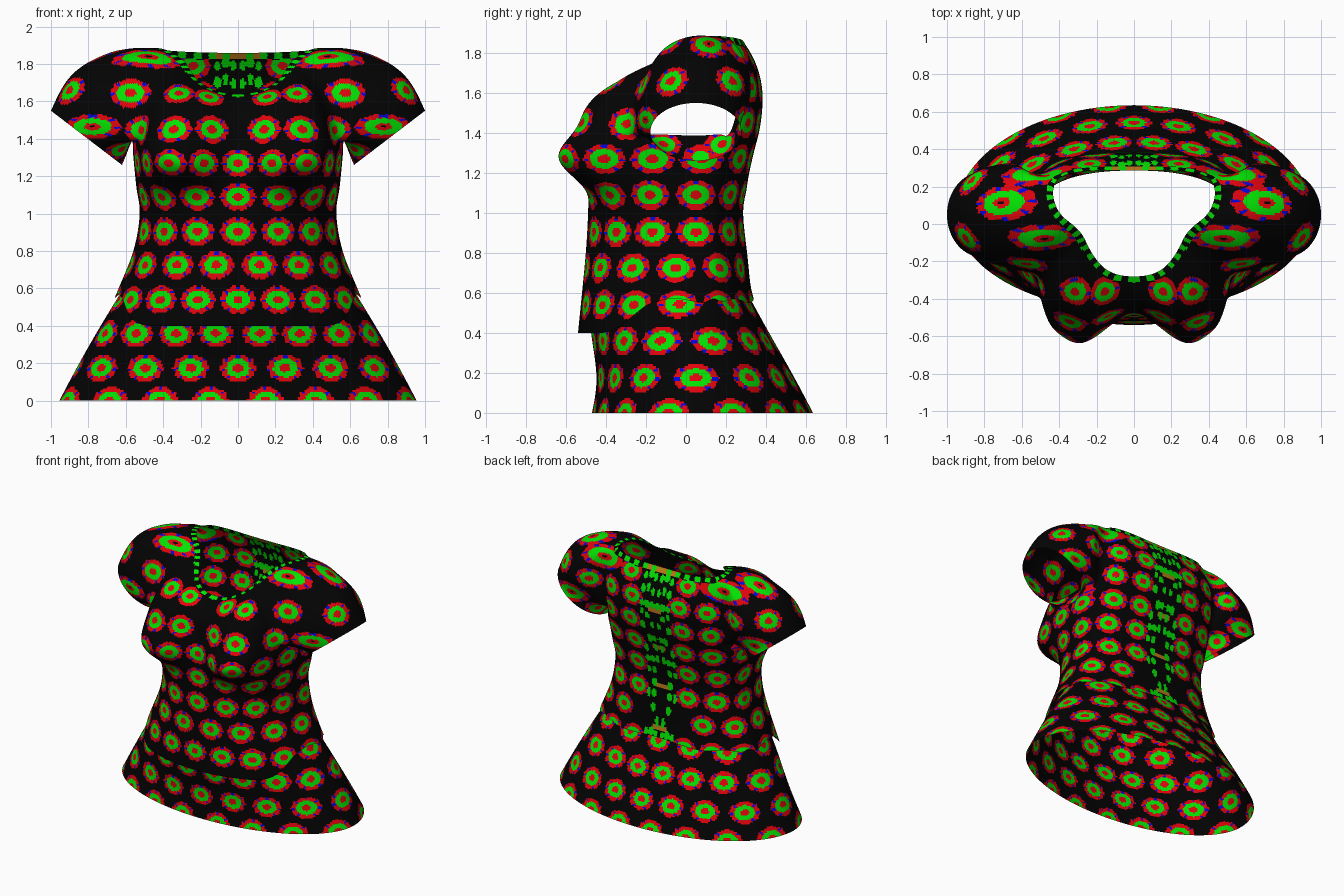
import bpy, bmesh, math, random
from mathutils import Vector, kdtree
from mathutils.bvhtree import BVHTree

if "Cube" in bpy.data.objects:
    bpy.data.objects.remove(bpy.data.objects["Cube"])

random.seed(4)

# ---------- colours ----------
def material(name, rgb):
    m = bpy.data.materials.new(name)
    m.diffuse_color = (*rgb, 1)
    m.use_nodes = True
    m.node_tree.nodes["Principled BSDF"].inputs["Base Color"].default_value = m.diffuse_color
    return m

MATS = [material("black_cloth", (0.001, 0.001, 0.001)), material("green_print", (0.001, 0.76, 0.001)),
        material("red_print", (0.74, 0.001, 0.004)), material("blue_print", (0.001, 0.001, 0.74)),
        material("ochre_closure", (0.50, 0.19, 0.01))]
BLACK, GREEN, RED, BLUE, OCHRE = range(5)

# ---------- cross-sections: height, half width, front y, back y ----------
BODY = [(0.40, .725, -.54, .405), (0.60, .638, -.52, .327), (0.80, .555, -.50, .305),
        (1.00, .525, -.49, .285), (1.20, .55, -.485, .315), (1.43, .57, -.45, .37)]
SKIRT = [(0.0, .955, -.47, .635), (0.2, .85, -.44, .53), (0.4, .735, -.48, .415), (0.62, .60, -.475, .295)]

def lerp_table(table, z):
    z = min(max(z, table[0][0]), table[-1][0])
    for a, b in zip(table, table[1:]):
        if z <= b[0]:
            t = (z - a[0]) / (b[0] - a[0])
            return [p + (q - p) * t for p, q in zip(a[1:], b[1:])]

def section(table, deg, z, power):
    w, front, back = lerp_table(table, z)
    s, c = math.sin(math.radians(deg)), math.cos(math.radians(deg))
    x = w * max(s, 0) ** power if 0 < deg < 180 else 0.0
    r = (0.05 - front) if c > 0 else (back - 0.05)
    return Vector((x, 0.05 - math.copysign(abs(c) ** power, c) * r, z))

def skirt_point(deg, z):
    return section(SKIRT, deg, z, 1.0)

def body_point(deg, z):
    p = section(BODY, deg, z, 0.92 - 0.2 * min(max((z - 0.8) / 0.6, 0), 1))
    if deg < 78:  # bust
        sz = 0.10 if z < 1.28 else 0.15
        fade = min(1, (78 - deg) / 26)
        p.y -= 0.21 * fade * math.exp(-(abs(p.x - .365) / .23) ** 3 - ((z - 1.28) / sz) ** 2 / 2)
    return p

# ---------- half cage -> mirrored, subdivided mesh passing through the cage points ----------
def smooth_mesh(name, verts, faces, level=4):
    me = bpy.data.meshes.new(name)
    me.from_pydata([tuple(v) for v in verts], [], faces)
    bm = bmesh.new()
    bm.from_mesh(me)
    bmesh.ops.recalc_face_normals(bm, faces=bm.faces)
    bm.to_mesh(me)
    bm.free()
    ob = bpy.data.objects.new(name, me)
    bpy.context.scene.collection.objects.link(ob)
    mirror = ob.modifiers.new("mirror", 'MIRROR')
    mirror.use_clip = True
    sub = ob.modifiers.new("smooth", 'SUBSURF')
    sub.levels = sub.render_levels = 1

    def evaluated():
        bpy.context.view_layer.update()
        return ob.evaluated_get(bpy.context.evaluated_depsgraph_get())

    for _ in range(3):
        limit = [v.co.copy() for v in evaluated().data.vertices][:len(verts)]
        for v, goal, now in zip(me.vertices, verts, limit):
            d = goal - now
            if d.length < 0.12:
                v.co += d * 0.8
            if abs(goal.x) < 1e-5:
                v.co.x = 0
        me.update()
    sub.levels = sub.render_levels = level
    final = bpy.data.meshes.new_from_object(evaluated())
    ob.modifiers.clear()
    ob.data = final
    final.name = name
    final.polygons.foreach_set("use_smooth", [True] * len(final.polygons))
    return ob

def strip(a, b):
    return [(a[i], a[i + 1], b[i + 1], b[i]) for i in range(len(a) - 1)]

# ---------- bodice: body rings from hem to armpit ----------
ANG = [13 * i for i in range(5)] + [65 + 50 * i / 6 for i in range(7)] + [131, 147, 164, 180]
verts, faces = [], []

def add(points):
    start = len(verts)
    verts.extend(Vector(p) for p in points)
    return list(range(start, len(verts)))

def hem(deg):
    t = min(max((deg - 42) / 32, 0), 1)
    wave = 0.012 * math.sin(deg * 0.25) if deg > 74 else 0
    return 0.40 + 0.16 * t * t * (3 - 2 * t) + wave

rings = []
for z in (.40, .52, .68, .84, 1.0, 1.10, 1.18, 1.26, 1.34, 1.43):
    row = []
    for a in ANG:
        zz = z + (hem(a) - .4) * max(0, 1 - (z - .4) / .4)
        if z > 1.4:
            zz -= 0.04 * math.sin(math.radians(a)) ** 4
        row.append(body_point(a, zz))
    rings.append(add(row))
for lo, hi in zip(rings, rings[1:]):
    faces += strip(lo, hi)
chest = rings[-1]

# ---------- yoke: neckline out to the armhole arch ----------
NECK = [(0, -.28, 1.64), (.09, -.27, 1.65), (.165, -.23, 1.68), (.215, -.17, 1.715), (.25, -.11, 1.76),
        (.275, -.06, 1.80), (.32, -.01, 1.84), (.37, .03, 1.87), (.41, .08, 1.882), (.43, .14, 1.885),
        (.43, .19, 1.882), (.40, .245, 1.875), (.31, .275, 1.867), (.2, .285, 1.862), (.1, .285, 1.86), (0, .285, 1.86)]
ARCH = [(.65, -.22, 1.58), (.70, -.12, 1.75), (.72, .06, 1.85), (.70, .24, 1.78), (.66, .33, 1.61)]
BULGE = [.04, .055, .075, .085, .095, .10, .095, .05, .02, .025, .06, .075, .07, .065, .06, .06]
arch = chest[:6] + add(ARCH) + chest[11:]
prev = add(NECK)
for t in (1 / 3, 2 / 3, 1):
    if t < 1:
        row = []
        for n, k, bulge in zip(NECK, arch, BULGE):
            p = Vector(n).lerp(verts[k], t)
            p += (p - Vector((p.x / 2, .05, 1.35))).normalized() * bulge * math.sin(math.pi * t)
            if n[0] == 0:
                p.x = 0
            row.append(p)
        cur = add(row)
    else:
        cur = arch
    faces += strip(cur, prev)
    prev = cur

# ---------- short sleeves: armhole loop out to the slanted opening ----------
loop = arch[5:12] + chest[10:5:-1]
phis = [math.radians(30 * i - 90) for i in range(12)]
cuff = [Vector((.81 + .19 * math.cos(f), .05 + .228 * math.sin(f), 1.405 + .145 * math.cos(f))) for f in phis]
mid = [verts[k].lerp(c, .5) + Vector((.03, .03 * math.sin(f), .045)) * max(math.cos(f), 0)
       for k, c, f in zip(loop, cuff, phis)]
a, b = add(mid), add(cuff)
for lo, hi in ((loop, a), (a, b)):
    faces += strip(lo + lo[:1], hi + hi[:1])
bodice = smooth_mesh("bodice_with_sleeves", verts, faces)

# ---------- flared skirt ----------
verts, faces = [], []
rings = [add(skirt_point(15 * i, z) for i in range(13)) for z in (0, .15, .3, .45, .62)]
for lo, hi in zip(rings, rings[1:]):
    faces += strip(lo, hi)
skirt = smooth_mesh("skirt", verts, faces)

# ---------- printed flowers: centre, (x, y, z) stretch, lies flat ----------
ROUND = (1, 1, .78)

def row_seeds(point, z, offset, spacing, widen):
    pts = [point(d, z) for d in range(0, 181)]
    side = [math.sin(math.radians(d)) ** 2 for d in range(181)]
    steps = [(q - p).length * (1 - widen * s) for p, q, s in zip(pts, pts[1:], side)]
    step = sum(steps) / max(1, round(sum(steps) / spacing))
    run, goal, out = 0.0, step / 2 if offset else 0.0, []
    for p, d, s in zip(pts, steps + [0], side + [0]):
        if run >= goal - 1e-3:
            k = 1 + widen * s
            out.append((p, (k, k, .78), False))
            goal += step
        run += d
    if not offset:
        out.append((pts[-1], ROUND, False))
    return out

skirt_seeds = []
for z, off, gap in ((0.0, 1, .282), (.175, 0, .245), (.36, 1, .217), (.545, 0, .242)):
    skirt_seeds += row_seeds(skirt_point, z, off, gap, .22)

seeds = []
for z, off, widen in ((.54, 0, .1), (.725, 1, .05), (.905, 0, .05), (1.09, 0, .05), (1.27, 0, .2)):
    seeds += row_seeds(body_point, z, off, .22, widen)

tree = BVHTree.FromPolygons([v.co for v in bodice.data.vertices],
                            [p.vertices[:] for p in bodice.data.polygons])

def cast(origin, direction, stretch, flat=False):
    hit = tree.ray_cast(Vector(origin), Vector(direction))[0]
    if hit:
        seeds.append((hit, stretch, flat))

for x, z, k, h in ((.14, 1.45, 1, .8), (.345, 1.45, 1.05, .85), (.515, 1.445, 1.1, .85), (.155, 1.625, .85, .7),
                   (.315, 1.645, .9, .8), (.575, 1.645, 1.2, .85), (.9, 1.66, 1.1, .85),
                   (.78, 1.465, 1.75, .7), (.62, 1.345, 1.0, .7)):
    cast((x, -2, z), (0, 1, 0), (k, max(1, k * .8), h))
for x, z, k in ((.22, 1.45, 1), (.43, 1.45, 1), (.2, 1.63, 1), (.41, 1.63, 1), (.61, 1.62, 1.1), (.24, 1.79, 1),
                (.78, 1.46, 1.6), (.62, 1.345, 1)):
    cast((x, 2, z), (0, -1, 0), (k, 1, .8))
cast((2, .235, 1.66), (-1, 0, 0), (1.1, 1.0, .85))
for x, y, k in ((.71, .115, 1.05), (.51, .26, .85), (.48, -.08, .85)):
    cast((x, y, 3), (0, 0, -1), (2.25, k, .95), True)

# narrow gathered print along the back closure
seeds = [s for s in seeds if not (s[0].y > 0 and s[0].x < .13)]
for i in range(14):
    for x in (.025, .065, .11):
        if random.random() < .8:
            cast((x, 2, .60 + .092 * i + random.uniform(-.015, .015)), (0, -1, 0),
                 (random.uniform(.18, .28), 1, random.uniform(.28, .45)))

def flower_colour(c, kd, items):
    best, pick = 9, None
    for co, i, dist in kd.find_n(c, 5):
        if dist < .23:
            s = items[i][1]
            d = c - co
            r = math.sqrt(sum((d[k] / s[k]) ** 2 for k in range(3))) / .094
            if r < best:
                best, pick = r, (d, items[i])
    if best > 1.08:
        return BLACK
    d, (co, s, flat) = pick
    if flat:
        f = math.atan2(d.y / s[1], d.x / s[0])
    else:
        f = math.atan2(d.z / s[2], math.hypot(d.x / s[0], d.y / s[1]))
    if s[0] < .5:
        return GREEN if best < .9 else BLACK
    if best > 1 + .035 * math.cos(10 * f):
        return BLACK
    if best > .68:
        limit = .72 if s[0] > 1.15 else .82
        return BLUE if .74 < best < .98 and math.cos(8 * f + .8) > limit else RED
    if s[0] > 1.5 and best < .1:
        return BLACK
    return RED if best < .29 else GREEN

def make_kd(points):
    kd = kdtree.KDTree(len(points))
    for i, p in enumerate(points):
        kd.insert(p, i)
    kd.balance()
    return kd

# dashed trim follows the neckline
neck_line = [Vector(p).lerp(Vector(q), i / 8) for p, q in zip(NECK, NECK[1:]) for i in range(8)]
neck_kd = make_kd(neck_line)

for ob, items in ((bodice, seeds), (skirt, skirt_seeds)):
    kd = make_kd([s[0] for s in items])
    for m in MATS:
        ob.data.materials.append(m)
    index = []
    for p in ob.data.polygons:
        c = p.center.copy()
        c.x = abs(c.x)
        col = None
        if ob is bodice and c.z > 1.55:
            _, i, dist = neck_kd.find(c)
            if dist < .044:
                col = GREEN if dist < .038 and i % 6 < 3 else BLACK
                if col == BLACK and c.y > .2 and c.x < .12:
                    col = OCHRE
        if col is None:
            col = flower_colour(c, kd, items)
            # ochre flecks between the closure folds
            if col == BLACK and ob is bodice and c.y > .2 and c.x < .06 and c.z % .31 < .035:
                col = OCHRE
        index.append(col)
    ob.data.polygons.foreach_set("material_index", index)
    ob.data.update()
